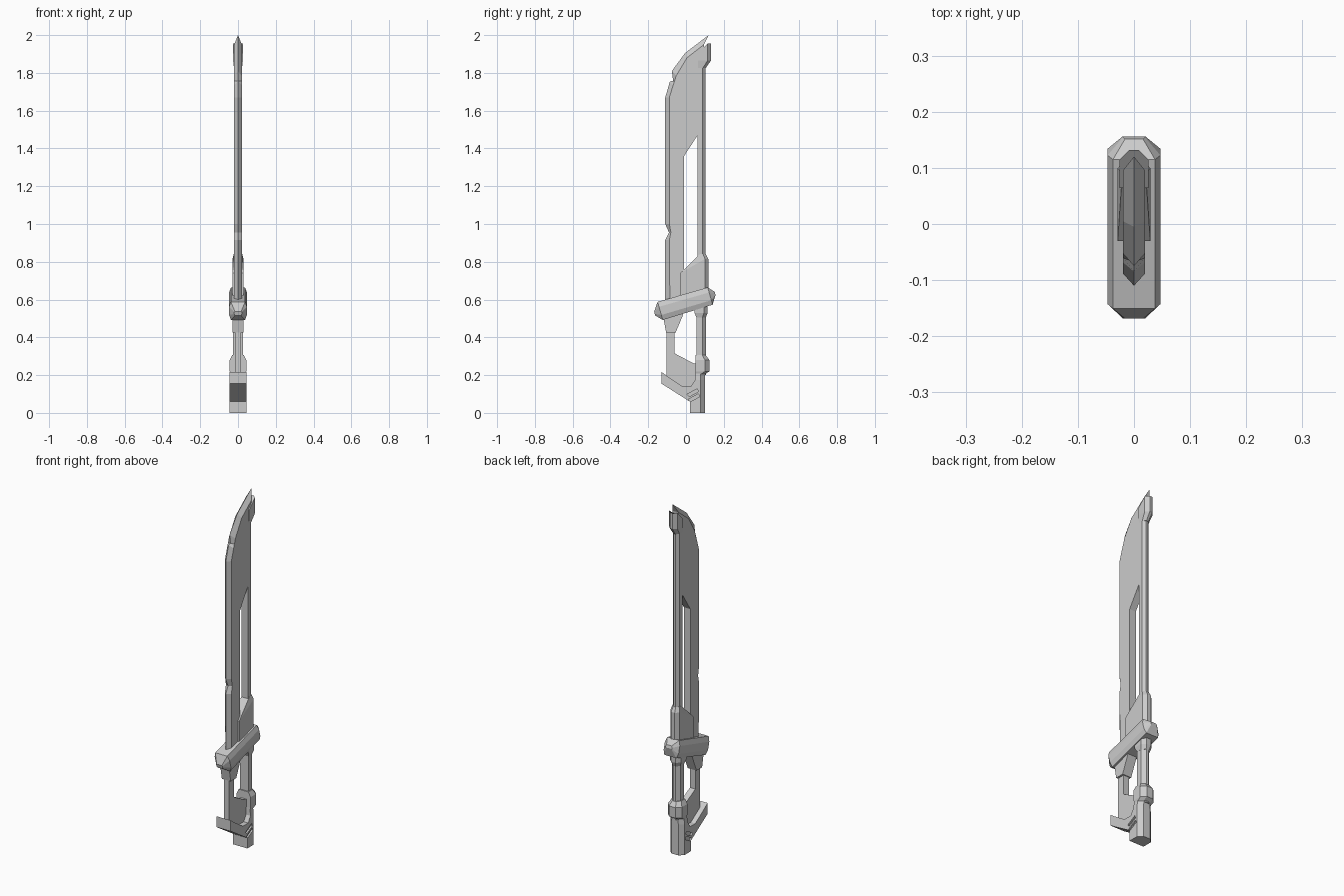
import bpy, bmesh, math
from mathutils import Matrix, Vector

if "Cube" in bpy.data.objects:
    bpy.data.objects.remove(bpy.data.objects["Cube"])

grey = bpy.data.materials.new("plain_grey")
grey.use_nodes = True
tone = (0.6, 0.6, 0.6, 1)
grey.diffuse_color = tone
grey.node_tree.nodes["Principled BSDF"].inputs["Base Color"].default_value = tone


def finish(name, bm):
    bmesh.ops.recalc_face_normals(bm, faces=bm.faces)
    mesh = bpy.data.meshes.new(name)
    bm.to_mesh(mesh)
    bm.free()
    mesh.materials.append(grey)
    obj = bpy.data.objects.new(name, mesh)
    bpy.context.collection.objects.link(obj)
    return obj


def loft(name, rings):
    """Skin a list of equal rings and cap both ends."""
    bm = bmesh.new()
    loops = [[bm.verts.new(p) for p in ring] for ring in rings]
    for a, b in zip(loops, loops[1:]):
        for i in range(len(a)):
            j = (i + 1) % len(a)
            bm.faces.new((a[i], a[j], b[j], b[i]))
    bm.faces.new(loops[0])
    bm.faces.new(loops[-1])
    return finish(name, bm)


def plate(name, outline, half):
    """Side outline (y, z) extruded across x."""
    return loft(name, [[(x, y, z) for y, z in outline] for x in (-half, half)])


def column(name, rings):
    """Rings (z front, z back, y front, y back, half width, back chamfer)."""
    def ring(zf, zb, y0, y1, h, c):
        right = [(h, y0, zf), (h, y1 - c, zb), (h - c, y1, zb)]
        return right + [(-x, y, z) for x, y, z in reversed(right)]
    return loft(name, [ring(*r) for r in rings])


# Blade: pairs of cutting edge point and shoulder point, then the rear outline
edge = [((-.11, .55), (-.085, .55)), ((-.11, .915), (-.088, .915)),
        ((-.09, .955), (-.08, .955)), ((-.11, 1.0), (-.088, 1.0)),
        ((-.11, 1.67), (-.088, 1.67)), ((-.085, 1.755), (-.068, 1.735)),
        ((-.068, 1.757), (-.06, 1.757)), ((-.075, 1.81), (-.052, 1.785)),
        ((-.005, 1.905), (.005, 1.88)), ((.12, 2.0), (.095, 1.95))]
rear = [(.09, 1.88), (.065, 1.84), (.065, 1.475), (-.01, 1.36), (-.01, .55)]
bm = bmesh.new()
tip = [bm.verts.new((0, *o)) for o, _ in edge]
sides = [[bm.verts.new((s * .02, *p)) for p in [i for _, i in edge] + rear] for s in (-1, 1)]
n = len(edge)
for side in sides:
    bm.faces.new(side)
    for i in range(n - 1):
        bm.faces.new((tip[i], tip[i + 1], side[i + 1], side[i]))
a, b = sides
for i in range(n - 1, len(a)):
    j = (i + 1) % len(a)
    bm.faces.new((a[i], a[j], b[j], b[i]))
bm.faces.new((tip[0], a[0], b[0]))
bm.faces.new((tip[-1], a[n - 1], b[n - 1]))
finish("blade", bm)

# Spine behind the blade, its end cap and the collar at its root
column("spine_rod", [(.6, .6, .062, .102, .021, .015), (1.86, 1.86, .062, .102, .021, .015)])
column("spine_cap", [(1.825, 1.825, .064, .104, .021, .015), (1.865, 1.865, .064, .132, .026, .018),
                     (1.905, 1.955, .064, .132, .026, .018)])
column("blade_collar", [(.6, .6, -.03, .118, .029, .018), (.74, .815, -.03, .118, .029, .018),
                        (.84, .842, .073, .104, .022, .014)])

# Tilted guard with chamfered ends
tilt = Matrix.Translation((0, -.004, .578)) @ Matrix.Rotation(math.radians(16), 4, 'X')


def guard_ring(s, half, top, low):
    right = [(half * .8, s, low), (half, s, low * .45), (half, s, top * .45), (half * .8, s, top)]
    return [tilt @ Vector(p) for p in right + [(-x, y, z) for x, y, z in reversed(right)]]


loft("guard", [guard_ring(-.17, .02, .005, -.016), guard_ring(-.138, .047, .05, -.05),
               guard_ring(.138, .047, .05, -.045), guard_ring(.167, .02, .018, .002)])

# Handle
plate("guard_bracket", [(-.125, .53), (-.105, .425), (-.055, .425), (-.015, .52), (-.015, .56)], .028)
plate("knuckle_frame", [(-.103, .17), (-.103, .44), (-.06, .44), (-.06, .315), (.04, .262),
                        (.06, .262), (.06, .13), (-.03, .13)], .017)
column("grip_rod", [(.2, .2, .056, .105, .026, .018), (.56, .56, .056, .105, .026, .018)])
column("grip_top_collar", [(.505, .505, .056, .105, .027, .018), (.53, .53, .044, .115, .034, .02),
                           (.6, .6, .044, .115, .034, .02)])
column("grip_low_collar", [(.205, .205, .05, .1, .04, .02), (.22, .22, .05, .124, .044, .024),
                           (.28, .28, .05, .124, .044, .024), (.306, .306, .05, .104, .03, .018)])

# Pommel with two slanted slots
slope = plate("pommel_hook", [(-.13, .217), (-.1, .195), (-.02, .142), (.03, .142), (.05, .17),
                              (.05, .05), (.02, .06), (-.13, .155)], .045)
base = column("pommel", [(0, 0, .02, .1, .045, .023), (.13, .13, .02, .1, .045, .023),
                         (.175, .175, .048, .1, .045, .023), (.22, .22, .05, .1, .04, .023)])
for k in range(2):
    for s in (-1, 1):
        y, z, x = .005 + .006 * k, .098 - .027 * k, s * .045
        cutter = loft("slot_cutter", [[(x + d, y, z), (x + d, y + .055, z + .03),
                                       (x + d, y + .06, z + .014), (x + d, y + .012, z - .012)]
                                      for d in (-.009, .009)])
        cutter.hide_render = True
        cutter.hide_viewport = True
        for part in (slope, base):
            mod = part.modifiers.new("slot", 'BOOLEAN')
            mod.operation = 'DIFFERENCE'
            mod.solver = 'EXACT'
            mod.object = cutter
